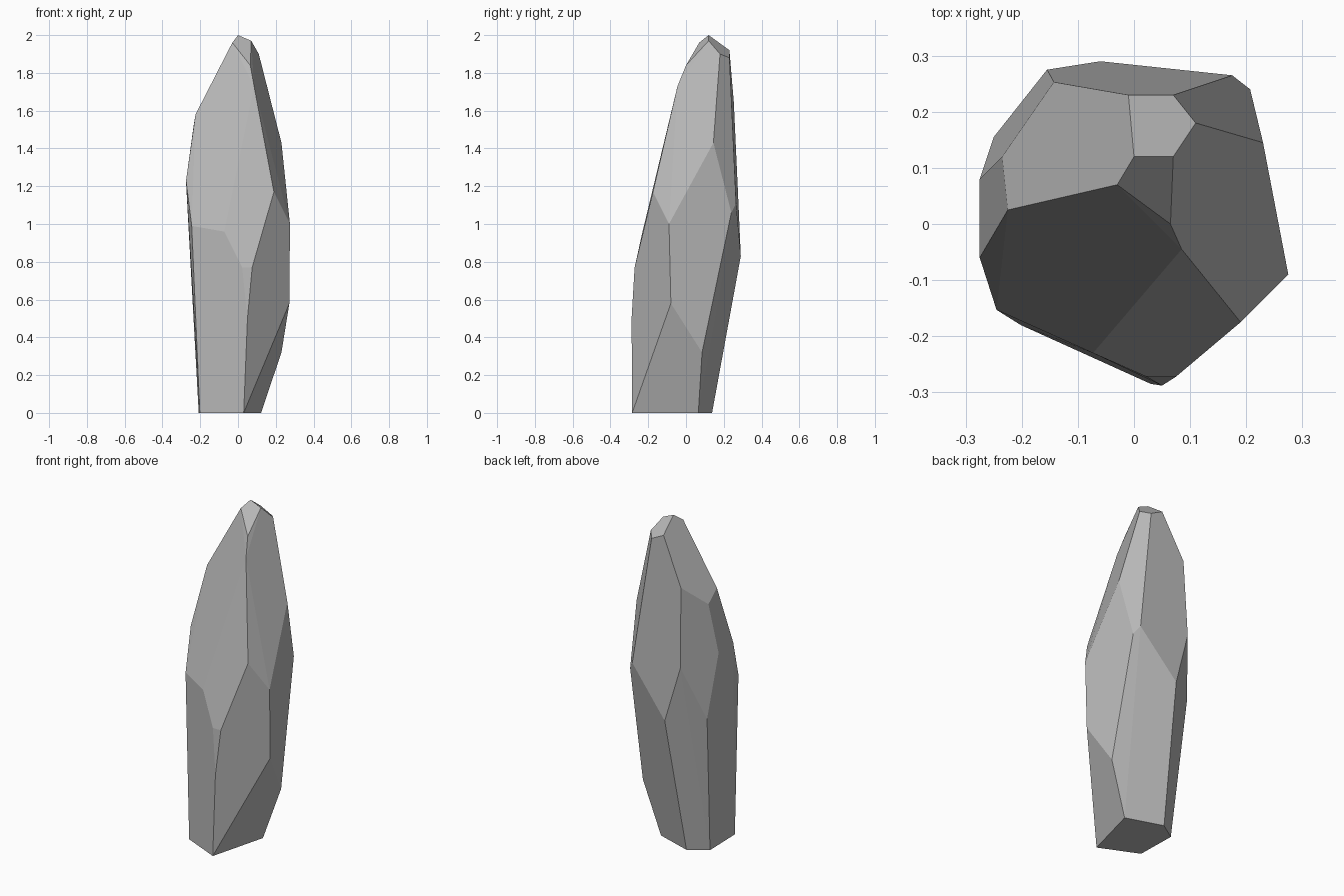
import bpy
import bmesh
import math

# Remove the default object
default_object = bpy.data.objects.get("Cube")
if default_object is not None:
    bpy.data.objects.remove(default_object, do_unlink=True)


def make_material(name, color):
    material = bpy.data.materials.new(name)
    material.use_nodes = True
    material.diffuse_color = color
    shader = next(node for node in material.node_tree.nodes
                  if node.type == "BSDF_PRINCIPLED")
    shader.inputs["Base Color"].default_value = color
    return material


def make_faceted_stone(name, corner_rings, material, merge_angle):
    """Wrap flat facets around the corner rings and merge coplanar ones."""
    mesh = bpy.data.meshes.new(name)
    bm = bmesh.new()
    for ring in corner_rings:
        for corner in ring:
            bm.verts.new(corner)

    hull = bmesh.ops.convex_hull(bm, input=bm.verts[:], use_existing_faces=False)
    loose = {v for v in hull["geom_interior"] + hull["geom_unused"]
             if isinstance(v, bmesh.types.BMVert)}
    bmesh.ops.delete(bm, geom=list(loose), context="VERTS")
    bmesh.ops.dissolve_limit(bm, angle_limit=math.radians(merge_angle),
                             verts=bm.verts[:], edges=bm.edges[:])
    bmesh.ops.recalc_face_normals(bm, faces=bm.faces[:])
    for face in bm.faces:
        face.smooth = False

    bm.to_mesh(mesh)
    bm.free()
    mesh.materials.append(material)
    stone = bpy.data.objects.new(name, mesh)
    bpy.context.scene.collection.objects.link(stone)
    return stone


# Small slanted cap at the tip
tip = [(0, .12, 2), (.07, .12, 1.97), (.11, .18, 1.9), (.07, .23, 1.88),
       (-.01, .23, 1.92), (-.03, .07, 1.96), (.065, 0, 1.84)]

# Corners where the tapering upper facets begin
shoulder = [(.085, -.045, 1.73), (.23, .145, 1.43), (-.143, .253, 1.645),
            (-.235, .12, 1.52), (-.225, .025, 1.58)]

# Widest part of the stone
girdle = [(.19, -.175, 1.17), (.275, -.09, 1), (.207, .24, 1.06),
          (.175, .265, 1.11), (-.155, .275, 1.17), (-.275, .08, 1.22),
          (-.275, -.06, 1.23), (-.245, -.153, .99), (-.073, -.23, .96)]

# Corners where the facets turn in towards the foot
lower = [(.022, -.272, .77), (.075, -.272, .77), (-.06, .29, .83),
         (-.25, .155, .84), (.272, -.08, .58), (.05, -.288, .5),
         (.23, .085, .32)]

# Flat foot
foot = [(.03, -.285, 0), (.122, .065, 0), (-.1, .138, 0),
        (-.208, .067, 0), (-.202, -.18, 0)]

stone_grey = make_material("stone grey", (.48, .48, .48, 1))
make_faceted_stone("standing_stone", [tip, shoulder, girdle, lower, foot],
                   stone_grey, merge_angle=3.5)
